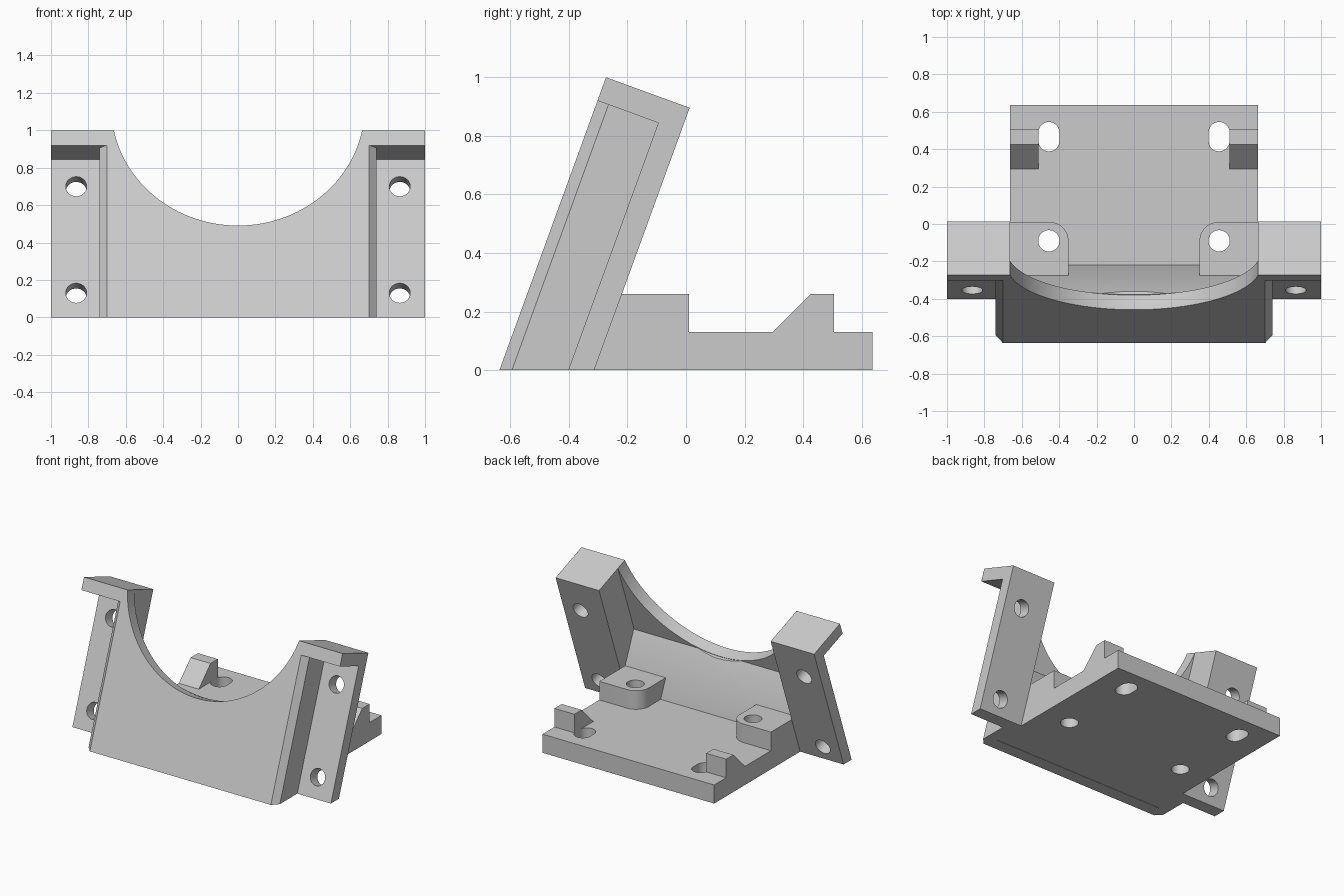
import bpy, math
from mathutils import Vector

cube = bpy.data.objects.get("Cube")
if cube:
    bpy.data.objects.remove(cube)

TILT = math.radians(20)
UP = Vector((0, math.sin(TILT), math.cos(TILT)))       # along the leaning face
DEPTH = Vector((0, math.cos(TILT), -math.sin(TILT)))   # into the leaning face
ORIGIN = Vector((0, -0.637, 0))
HALF = 0.664      # half width of base and gap between the walls
WALL = 0.083      # panel and flange thickness
FULL = 0.304      # overall depth of the leaning frame
HEIGHT = 1.064    # length of the leaning frame
LIP = 0.979       # start of the top lip

grey = bpy.data.materials.new("plain_grey")
grey.use_nodes = True
grey.diffuse_color = (0.6, 0.6, 0.6, 1)
grey.node_tree.nodes["Principled BSDF"].inputs["Base Color"].default_value = (0.6, 0.6, 0.6, 1)


def loft(name, ring_a, ring_b):
    """Closed solid between two matching rings of points."""
    n = len(ring_a)
    faces = [list(range(n))[::-1], list(range(n, 2 * n))]
    faces += [[i, (i + 1) % n, n + (i + 1) % n, n + i] for i in range(n)]
    mesh = bpy.data.meshes.new(name)
    mesh.from_pydata([tuple(p) for p in ring_a + ring_b], [], faces)
    mesh.materials.append(grey)
    obj = bpy.data.objects.new(name, mesh)
    bpy.context.collection.objects.link(obj)
    # make all normals point outwards
    select(obj)
    bpy.ops.object.mode_set(mode='EDIT')
    bpy.ops.mesh.select_all(action='SELECT')
    bpy.ops.mesh.normals_make_consistent(inside=False)
    bpy.ops.object.mode_set(mode='OBJECT')
    return obj


def select(obj):
    bpy.ops.object.select_all(action='DESELECT')
    obj.select_set(True)
    bpy.context.view_layer.objects.active = obj


def extrude(name, ring, offset):
    return loft(name, ring, [p + offset for p in ring])


def tilted(x, t, d):
    return ORIGIN + Vector((x, 0, 0)) + UP * t + DEPTH * d


def combine(target, tool, operation):
    select(target)
    mod = target.modifiers.new("combine", 'BOOLEAN')
    mod.operation, mod.solver, mod.object = operation, 'EXACT', tool
    bpy.ops.object.modifier_apply(modifier=mod.name)
    bpy.data.objects.remove(tool)


def mirrored(half):
    """Complete a half outline of (x, depth) points across x = 0."""
    return half + [(-x, d) for x, d in reversed(half)]


def tilted_bore(x, t, radius, sides):
    """Round cutter running through the leaning frame."""
    angles = [2 * math.pi * i / sides for i in range(sides)]
    ring = [tilted(x + radius * math.cos(a), t + radius * math.sin(a), -0.1) for a in angles]
    return extrude("bore", ring, DEPTH * 0.6)


def slot_bore(x, y, radius, stretch):
    """Upright cutter, lengthened along y by stretch."""
    ring = []
    for i in range(32):
        a = 2 * math.pi * (i + 0.5) / 32
        shift = math.copysign(stretch / 2, math.sin(a))
        ring.append(Vector((x + radius * math.cos(a), y + radius * math.sin(a) + shift, -0.1)))
    return extrude("slot", ring, Vector((0, 0, 0.6)))


# Leaning frame: chamfered panel, side walls and bolt flanges, cut level at the floor
outline = mirrored([(0.70, 0), (0.74, 0.04), (0.74, FULL - WALL), (1, FULL - WALL),
                    (1, FULL), (HALF, FULL), (HALF, WALL)])
frame = loft("leaning_frame",
             [tilted(x, d * math.tan(TILT), d) for x, d in outline],
             [tilted(x, LIP, d) for x, d in outline])

# Overhanging lip along the top
lip_outline = mirrored([(1, 0), (1, FULL), (HALF, FULL), (HALF, WALL)])
lip = extrude("lip", [tilted(x, LIP, d) for x, d in lip_outline], UP * (HEIGHT - LIP))
combine(frame, lip, 'UNION')

# Sloping brace between panel and base
brace_profile = [(-0.546, 0), (-0.371, 0.48), (-0.22, 0.13), (-0.22, 0)]
brace = extrude("sloping_brace", [Vector((-HALF, y, z)) for y, z in brace_profile],
                Vector((2 * HALF, 0, 0)))

# Round cradle opening through panel and brace
drop = HEIGHT - 0.522
radius = (drop ** 2 + HALF ** 2) / (2 * drop)
for part in (frame, brace):
    combine(part, tilted_bore(0, 0.522 + radius, radius, 128), 'DIFFERENCE')

# Flange bolt holes
for side in (-1, 1):
    for t in (0.219, 0.825):
        combine(frame, tilted_bore(side * 0.865, t, 0.056, 32), 'DIFFERENCE')

# Base plate
corners = [(-HALF, -0.22), (HALF, -0.22), (HALF, 0.637), (-HALF, 0.637)]
base = extrude("base_plate", [Vector((x, y, 0)) for x, y in corners], Vector((0, 0, 0.13)))
parts = [frame, brace, base]

for side, label in ((1, "left"), (-1, "right")):
    # Raised mounting pad with one rounded corner
    pad_ring = [(0.35, -0.277), (HALF, -0.277), (HALF, 0.01)]
    for i in range(13):
        a = math.pi / 2 * (1 + i / 12)
        pad_ring.append((0.45 + 0.1 * math.cos(a), -0.09 + 0.1 * math.sin(a)))
    pad = extrude(label + "_mounting_pad", [Vector((side * x, y, 0.13)) for x, y in pad_ring],
                  Vector((0, 0, 0.13)))

    # Wedge-shaped rear stop
    stop_profile = [(0.295, 0.13), (0.425, 0.26), (0.505, 0.26), (0.505, 0.13)]
    stop = extrude(label + "_rear_stop", [Vector((side * 0.51, y, z)) for y, z in stop_profile],
                   Vector((side * (HALF - 0.51), 0, 0)))

    # Screw hole through pad and base, slot through base
    for part in (pad, base):
        combine(part, slot_bore(side * 0.455, -0.09, 0.057, 0), 'DIFFERENCE')
    combine(base, slot_bore(side * 0.455, 0.467, 0.056, 0.045), 'DIFFERENCE')
    parts += [pad, stop]

for part in parts:
    select(part)
    bpy.ops.object.shade_smooth_by_angle(angle=math.radians(30))
